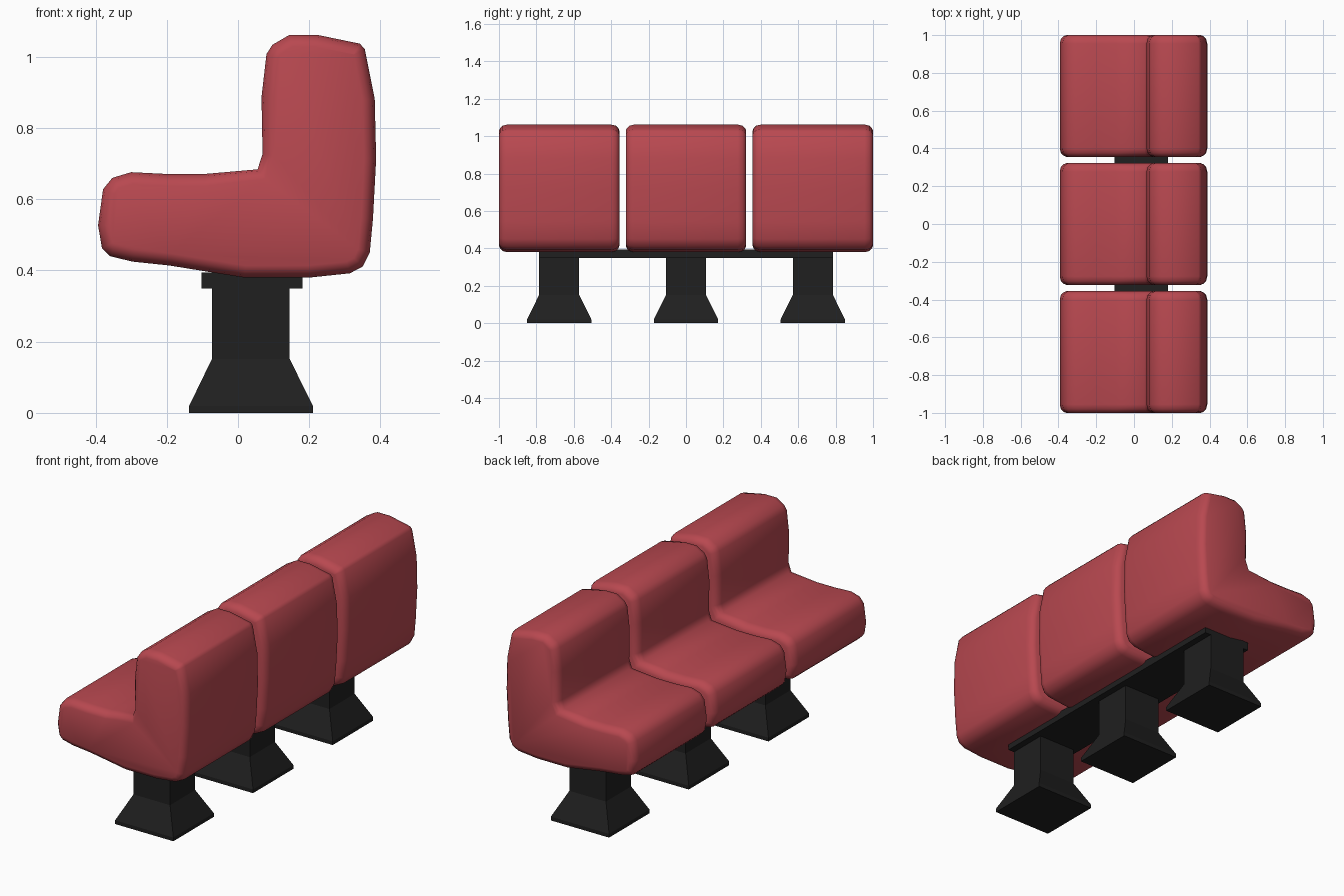
import bpy, bmesh
from mathutils import Vector

if "Cube" in bpy.data.objects:
    bpy.data.objects.remove(bpy.data.objects["Cube"])


def material(name, color):
    m = bpy.data.materials.new(name)
    m.diffuse_color = color
    m.use_nodes = True
    m.node_tree.nodes["Principled BSDF"].inputs["Base Color"].default_value = m.diffuse_color
    return m


RED = material("red_upholstery", (0.48, 0.065, 0.08, 1))
BLACK = material("black_metal", (0.014, 0.014, 0.014, 1))


def loft(name, rings, mat, smooth=False):
    """Skin a list of vertex rings and close both ends."""
    bm = bmesh.new()
    loops = [[bm.verts.new(p) for p in ring] for ring in rings]
    n = len(loops[0])
    for a, b in zip(loops, loops[1:]):
        for i in range(n):
            j = (i + 1) % n
            bm.faces.new((a[i], a[j], b[j], b[i]))
    bm.faces.new(loops[0])
    bm.faces.new(loops[-1])
    bmesh.ops.recalc_face_normals(bm, faces=bm.faces)
    if smooth:
        for f in bm.faces:
            f.smooth = True
    me = bpy.data.meshes.new(name)
    bm.to_mesh(me)
    bm.free()
    me.materials.append(mat)
    ob = bpy.data.objects.new(name, me)
    bpy.context.collection.objects.link(ob)
    return ob


def rect(x0, x1, y0, y1, z):
    return [(x0, y0, z), (x1, y0, z), (x1, y1, z), (x0, y1, z)]


# Side profile of seat and backrest, clockwise in x, z
PROFILE = [Vector(p) for p in (
    (-.393, .527), (-.379, .628), (-.353, .660), (-.30, .676), (-.20, .671),
    (-.094, .671), (.055, .684), (.069, .727), (.066, .887), (.080, 1.008),
    (.097, 1.034), (.145, 1.062), (.221, 1.062), (.342, 1.037), (.356, 1.022),
    (.384, .882), (.388, .713), (.379, .544), (.370, .450), (.350, .411),
    (.314, .392), (.20, .380), (.018, .380), (-.193, .414), (-.297, .425),
    (-.359, .440), (-.382, .462))]


def inset(points, d):
    out = []
    for i, p in enumerate(points):
        t = (p - points[i - 1]).normalized() + (points[(i + 1) % len(points)] - p).normalized()
        t.normalize()
        out.append(p + Vector((t.y, -t.x)) * d)
    return out


# Distance from the cushion end, and how far the profile shrinks there
ROUNDING = ((0, .034), (.006, .020), (.020, .006), (.045, 0))
HALF = 0.322

for label, y in (("near", -.678), ("middle", 0), ("far", .678)):
    # Cushion with rounded ends
    stations = [(-HALF + e, d) for e, d in ROUNDING]
    stations += [(-s, d) for s, d in reversed(stations)]
    rings = [[(p.x, y + s, p.y) for p in inset(PROFILE, d)] for s, d in stations]
    loft(label + "_seat", rings, RED, smooth=True)

    # Flared pedestal leg
    foot = (-.137, .21, y - .172, y + .172)
    post = (-.073, .145, y - .107, y + .107)
    loft(label + "_leg", [rect(*foot, 0), rect(*foot, .02),
                          rect(*post, .152), rect(*post, .39)], BLACK)

# Beam joining the legs
beam = (-.103, .181, -.785, .785)
loft("support_beam", [rect(*beam, .35), rect(*beam, .394)], BLACK)
